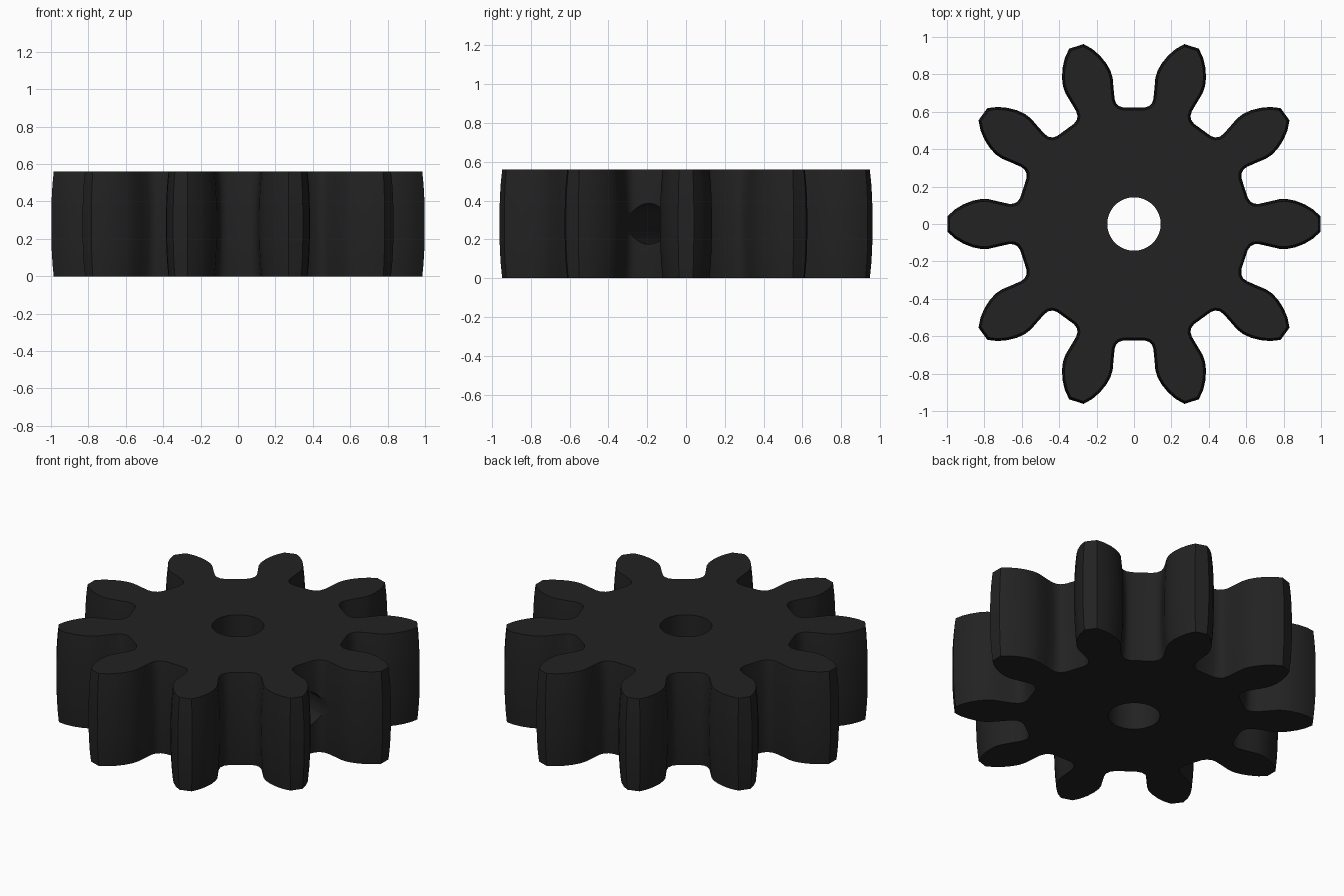
import bpy, bmesh, math
from mathutils import Matrix, Vector

if "Cube" in bpy.data.objects:
    bpy.data.objects.remove(bpy.data.objects["Cube"])

TEETH, HEIGHT, BORE, CROWN = 10, 0.56, 0.143, 0.013

dark = bpy.data.materials.new("charcoal")
dark.diffuse_color = (0.016, 0.016, 0.016, 1)
dark.use_nodes = True
dark.node_tree.nodes["Principled BSDF"].inputs["Base Color"].default_value = dark.diffuse_color

# Half of one tooth gap, centred on the +x axis: (radius direction, sideways)
half_gap = [(0.622, 0.055), (0.63, 0.08), (0.646, 0.096), (0.67, 0.104),
            (0.72, 0.109), (0.78, 0.114), (0.82, 0.126), (0.86, 0.149),
            (0.90, 0.182), (0.935, 0.222), (0.962, 0.27)]
gap = [(x, -y) for x, y in reversed(half_gap)] + half_gap

# Full outline, starting with the gap beside the tooth on +x
outline = []
for i in range(TEETH):
    a = 2 * math.pi * (i + 0.5) / TEETH
    c, s = math.cos(a), math.sin(a)
    outline += [Vector((x * c - y * s, x * s + y * c)) for x, y in gap]


def inset(points, d):
    """Move a counter-clockwise outline inwards by d."""
    out = []
    n = len(points)
    for i, p in enumerate(points):
        e1 = (p - points[i - 1]).normalized()
        e2 = (points[(i + 1) % n] - p).normalized()
        n1, n2 = Vector((-e1.y, e1.x)), Vector((-e2.y, e2.x))
        out.append(p + (n1 + n2) * d / (1 + n1.dot(n2)))
    return out


# Gear body: outline lofted upwards with slightly crowned flanks
bm = bmesh.new()
rings = []
for k in range(9):
    t = k / 4 - 1
    ring = inset(outline, CROWN * abs(t) ** 2.5)
    rings.append([bm.verts.new((p.x, p.y, HEIGHT * k / 8)) for p in ring])
for low, high in zip(rings, rings[1:]):
    for i in range(len(low)):
        j = (i + 1) % len(low)
        bm.faces.new((low[i], low[j], high[j], high[i]))
bm.faces.new(rings[0][::-1])
bm.faces.new(rings[-1])
mesh = bpy.data.meshes.new("gear")
bm.to_mesh(mesh)
bm.free()
gear = bpy.data.objects.new("gear", mesh)
bpy.context.collection.objects.link(gear)
mesh.materials.append(dark)


def drill(name, radius, depth, matrix):
    """Cut a round hole through the gear."""
    bpy.ops.mesh.primitive_cylinder_add(vertices=48, radius=radius, depth=depth)
    cutter = bpy.context.object
    cutter.name = name
    cutter.data.transform(matrix)
    cutter.data.materials.append(dark)
    mod = gear.modifiers.new(name, 'BOOLEAN')
    mod.operation, mod.solver, mod.object = 'DIFFERENCE', 'EXACT', cutter
    bpy.context.view_layer.objects.active = gear
    bpy.ops.object.modifier_apply(modifier=name)
    bpy.data.objects.remove(cutter)


# Centre bore, and a set-screw hole from one tooth gap into the bore
drill("bore", BORE, 2, Matrix.Identity(4))
drill("screw_hole", 0.105, 0.7,
      Matrix.Rotation(math.radians(-18), 4, 'Z')
      @ Matrix.Translation((0.40, 0, HEIGHT / 2))
      @ Matrix.Rotation(math.radians(90), 4, 'Y'))

bpy.ops.object.select_all(action='DESELECT')
gear.select_set(True)
bpy.context.view_layer.objects.active = gear
bpy.ops.object.shade_smooth_by_angle(angle=math.radians(35))
